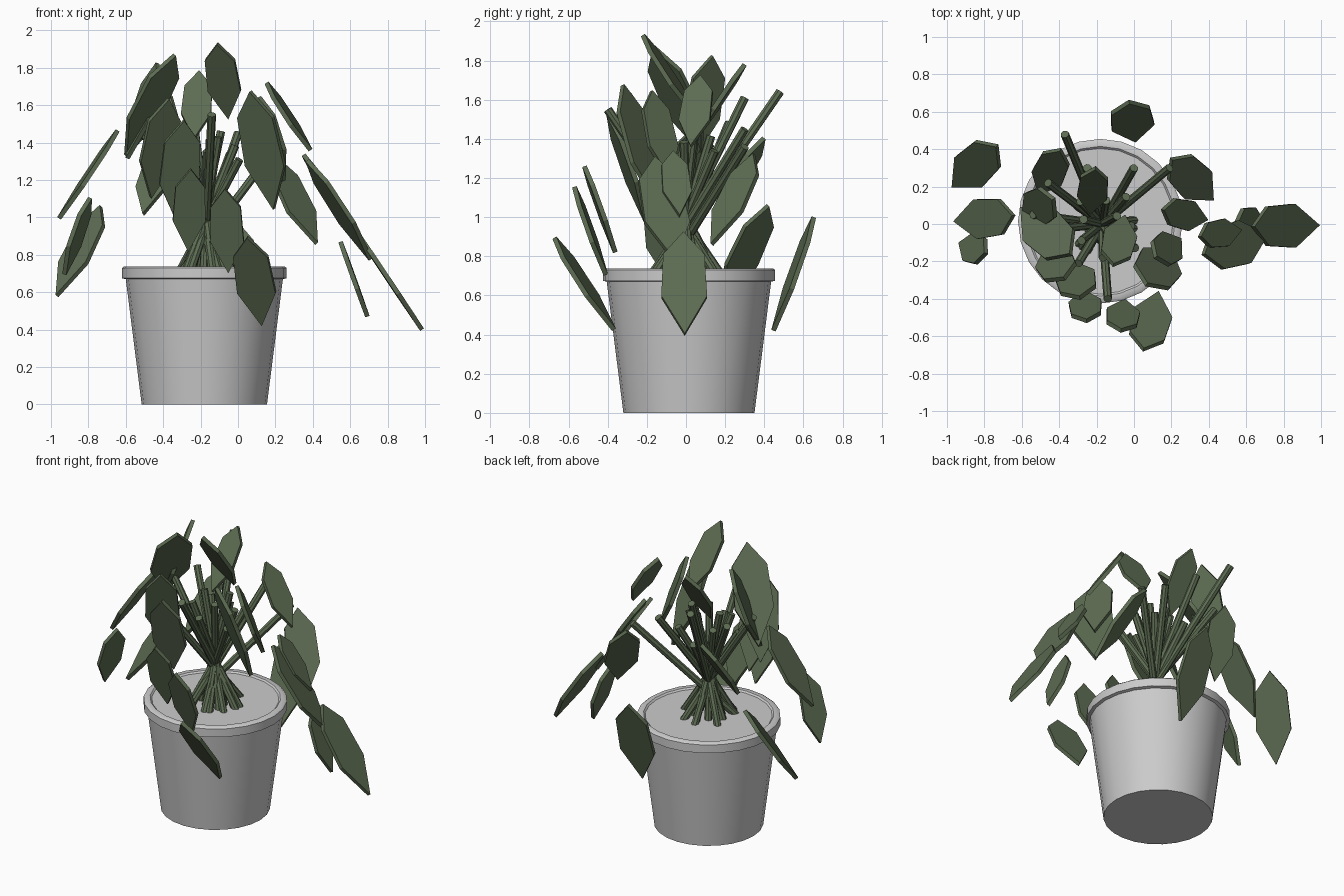
import bpy, bmesh, math
from mathutils import Vector, Matrix

if "Cube" in bpy.data.objects:
    bpy.data.objects.remove(bpy.data.objects["Cube"])

CX, CY = -0.18, 0.015          # pot axis
WAIST = Vector((-0.17, 0.0, 1.0))

green = bpy.data.materials.new("leaf_green")
green.diffuse_color = (0.11, 0.15, 0.085, 1)
green.use_nodes = True
green.node_tree.nodes["Principled BSDF"].inputs["Base Color"].default_value = green.diffuse_color


def finish(bm, name, mat=None, smooth=False):
    bmesh.ops.recalc_face_normals(bm, faces=bm.faces)
    me = bpy.data.meshes.new(name)
    bm.to_mesh(me)
    bm.free()
    ob = bpy.data.objects.new(name, me)
    bpy.context.collection.objects.link(ob)
    if mat:
        me.materials.append(mat)
    if smooth:
        bpy.context.view_layer.objects.active = ob
        ob.select_set(True)
        bpy.ops.object.shade_smooth_by_angle(angle=math.radians(40))
        ob.select_set(False)
    return ob


def lathe(name, profile, n=24):
    """Revolve (radius, z) points around the pot axis; capped at both ends."""
    bm = bmesh.new()
    rings = [[bm.verts.new((CX + r * math.cos(2 * math.pi * i / n),
                            CY + r * math.sin(2 * math.pi * i / n), z))
              for i in range(n)] for r, z in profile]
    for a, b in zip(rings, rings[1:]):
        for i in range(n):
            j = (i + 1) % n
            bm.faces.new((a[i], a[j], b[j], b[i]))
    bm.faces.new(rings[0][::-1])
    bm.faces.new(rings[-1])
    return finish(bm, name, smooth=True)


def leaf(name, slope, x, y, z, drop, turn=0, thick=0.024):
    """Six-sided plate centred at x, y, z; its heading follows from its place."""
    lean = Vector((x - CX, -2 * y, 0)).normalized() * drop * slope
    lean.rotate(Matrix.Rotation(math.radians(turn), 3, 'Z'))
    axis = lean - Vector((0, 0, drop))
    top = Vector((x, y, z)) - axis / 2
    w = 0.187 * axis.length
    side = axis.cross(Vector((0, 0, 1))).normalized()
    normal = axis.cross(side).normalized() * thick / 2
    outline = [(0, 0), (0.22, 0.9), (0.63, 1), (1, 0), (0.63, -1), (0.22, -0.9)]
    bm = bmesh.new()
    pts = [top + axis * t + side * (s * w) for t, s in outline]
    up = [bm.verts.new(p + normal) for p in pts]
    low = [bm.verts.new(p - normal) for p in pts]
    bm.faces.new(up)
    bm.faces.new(low[::-1])
    for i in range(6):
        j = (i + 1) % 6
        bm.faces.new((up[i], low[i], low[j], up[j]))
    finish(bm, name, green)


def stem(name, tip, r=0.023):
    """Straight rod through the waist of the bunch down into the soil."""
    tip = Vector(tip)
    d = tip - WAIST
    off = Vector((d.x, d.y, 0)) * (-0.31 / d.z)
    off *= min(max(off.length, 0.09), 0.19) / off.length
    base = Vector((WAIST.x, WAIST.y, 0.69)) + off
    bm = bmesh.new()
    bmesh.ops.create_cone(bm, cap_ends=True, segments=8, radius1=r, radius2=r,
                          depth=(tip - base).length)
    rot = (tip - base).to_track_quat('Z', 'Y').to_matrix()
    bmesh.ops.rotate(bm, verts=bm.verts, matrix=rot)
    bmesh.ops.translate(bm, verts=bm.verts, vec=(tip + base) / 2)
    finish(bm, name, green, smooth=True)


# Pot with rolled rim, filled with soil almost to the top
lathe("pot", [(0.335, 0), (0.42, 0.67), (0.44, 0.675), (0.44, 0.73),
              (0.43, 0.738), (0.40, 0.738), (0.39, 0.728)])

# Leaves: centre, height and turn; steep ones first, then the flatter drooping ones
steep = [(-.51, .09, 1.57, .51), (-.42, -.21, 1.37, .53), (-.31, -.30, 1.25, .54),
         (.13, -.23, 1.36, .63), (.18, -.13, 1.42, .45), (.62, .01, .67, .40),
         (-.26, -.44, 1.04, .44), (-.06, -.49, .93, .45), (-.86, -.13, .90, .41),
         (-.01, .55, .71, .58)]
drooping = [(-.47, -.04, 1.60, .54, -28), (-.08, -.09, 1.73, .40, 16),
            (-.22, .18, 1.60, .36), (.27, .05, 1.54, .36), (.31, .24, 1.09, .46),
            (.46, -.05, 1.17, .33), (.54, -.11, 1.04, .53), (.81, -.01, .66, .52),
            (.09, -.52, .66, .47), (-.80, .03, 1.23, .47), (-.85, .31, .82, .48),
            (-.45, .28, 1.21, .39)]
for kind, group, slope in (("steep", steep, 0.36), ("drooping", drooping, 0.67)):
    for i, place in enumerate(group):
        leaf(f"{kind}_leaf_{i + 1}", slope, *place)

# Long outer stems, by their tips
for i, tip in enumerate([(-.37, .48, 1.64), (-.14, -.40, 1.55), (0, .30, 1.45),
                         (-.25, .30, 1.61), (.19, .30, 1.36), (-.46, .22, 1.48),
                         (-.54, .05, 1.50)]):
    stem(f"outer_stem_{i + 1}", tip)

# Short inner stems fanned evenly round the waist
for i in range(13):
    a, r = 0.5 + i * 2.4, 0.09 + 0.013 * i
    stem(f"inner_stem_{i + 1}", (WAIST.x + r * math.cos(a), r * math.sin(a),
                                 1.46 - 0.015 * i))
